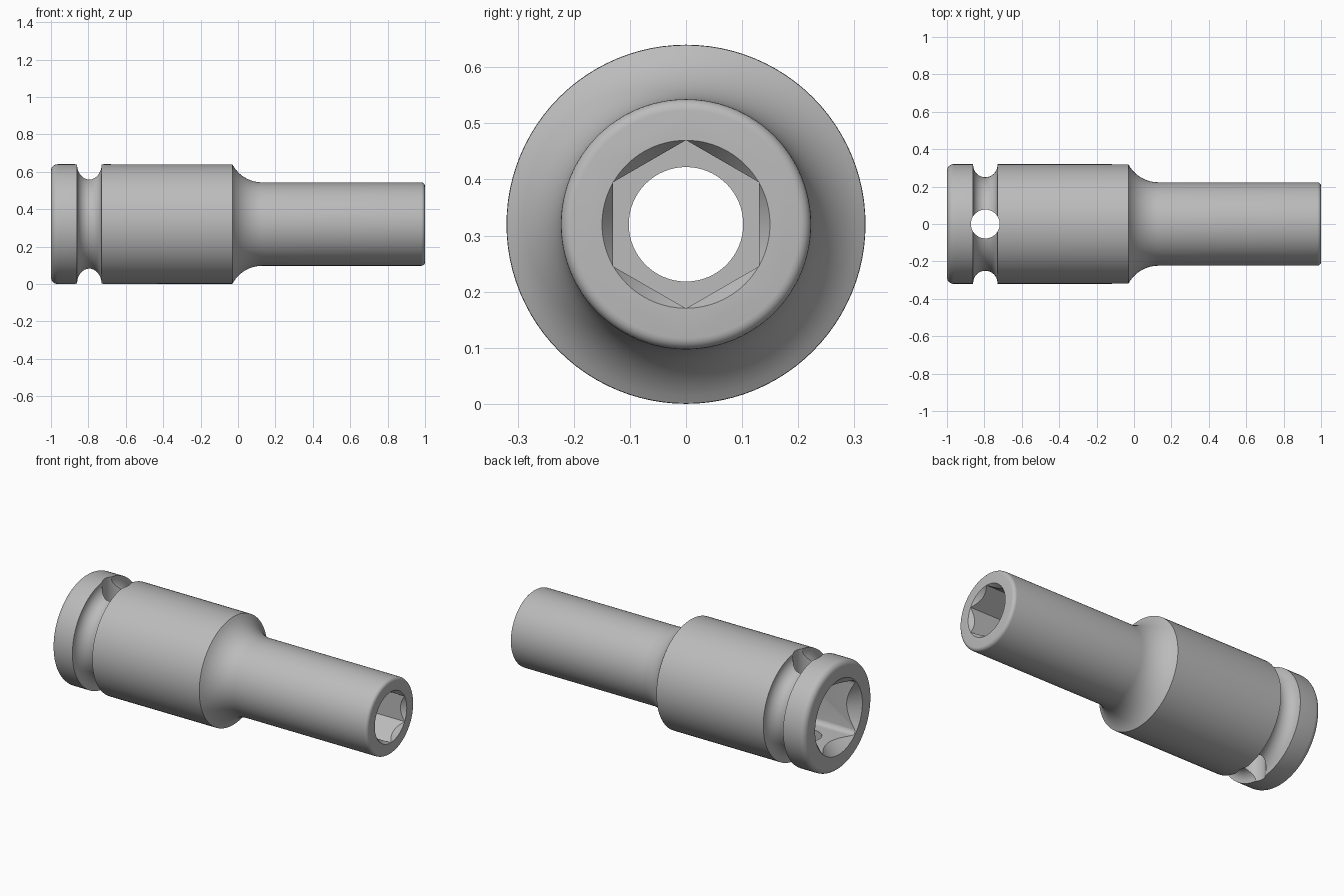
import bpy, bmesh
from math import sin, cos, pi, radians, asin
from mathutils import Matrix

cube = bpy.data.objects.get("Cube")
if cube:
    bpy.data.objects.remove(cube, do_unlink=True)

AXIS_Z = 0.32  # height of the socket's long axis

steel = bpy.data.materials.new("grey steel")
steel.use_nodes = True
STEEL = (0.5, 0.5, 0.5, 1)
steel.diffuse_color = STEEL
steel.node_tree.nodes["Principled BSDF"].inputs["Base Color"].default_value = STEEL


def revolve(name, profile, sides=96, phase=0.0, rounding=0.0):
    """Closed solid from (x, radius) points turned about the long axis."""
    bm = bmesh.new()
    rings = []
    for x, r in profile:
        angles = [phase + 2 * pi * i / sides for i in range(sides)]
        rings.append([bm.verts.new((x, r * sin(a), r * cos(a))) for a in angles])
    for a, b in zip(rings, rings[1:]):
        for i in range(sides):
            j = (i + 1) % sides
            bm.faces.new((a[i], a[j], b[j], b[i]))
    bm.faces.new(rings[0])
    bm.faces.new(rings[-1])
    if rounding:
        long_edges = [e for e in bm.edges
                      if abs(e.verts[0].co.x - e.verts[1].co.x) > 0.01]
        bmesh.ops.bevel(bm, geom=long_edges, offset=rounding, segments=5,
                        profile=0.5, affect='EDGES')
    bmesh.ops.recalc_face_normals(bm, faces=bm.faces)
    mesh = bpy.data.meshes.new(name)
    bm.to_mesh(mesh)
    bm.free()
    mesh.materials.append(steel)
    ob = bpy.data.objects.new(name, mesh)
    ob.location.z = AXIS_Z
    bpy.context.collection.objects.link(ob)
    return ob


def arc(cx, cr, radius, start, end, steps):
    """Points (x, radius) along an arc, angles in degrees."""
    angles = [radians(start + (end - start) * i / steps) for i in range(steps + 1)]
    return [(cx + radius * cos(a), cr + radius * sin(a)) for a in angles]


# Outer body: rounded drive end, retaining groove, barrel, flared neck, tip
flare = 0.181
flare_start = 270 - asin(0.16 / flare) * 180 / pi
profile = (
    arc(-0.965, 0.285, 0.035, 180, 90, 6)
    + arc(-0.795, 0.315, 0.065, 180, 360, 16)
    + [(-0.73, 0.32)]
    + arc(0.13, 0.223 + flare, flare, flare_start, 270, 12)
    + arc(0.98, 0.203, 0.02, 90, 0, 5)
)
# Square shoulder at the left edge of the groove
profile.insert(7, (-0.86, 0.32))
body = revolve("socket_body", profile)

# Cutters for the openings
cutters = [
    revolve("through_bore", [(-1.1, 0.102), (1.1, 0.102)], 64),
    revolve("hex_recess", [(0.3, 0.15), (1.1, 0.15)], 6),
    revolve("hex_lead_in", [(0.96, 0.121), (1.02, 0.164)]),
    revolve("square_drive", [(-1.1, 0.23), (-0.58, 0.23)], 4, pi / 4, 0.03),
    revolve("drive_lead_in", [(-0.93, 0.155), (-1.02, 0.24)]),
]
pin = revolve("pin_hole", [(-0.5, 0.077), (0.5, 0.077)], 48)
pin.data.transform(Matrix.Rotation(pi / 2, 4, 'Y'))
pin.location.x = -0.795
cutters.append(pin)

bpy.context.view_layer.update()
bpy.ops.object.select_all(action='DESELECT')
body.select_set(True)
bpy.context.view_layer.objects.active = body
for cutter in cutters:
    cutter.hide_render = True
    mod = body.modifiers.new(cutter.name, 'BOOLEAN')
    mod.operation = 'DIFFERENCE'
    mod.solver = 'EXACT'
    mod.object = cutter
    bpy.ops.object.modifier_apply(modifier=mod.name)
    bpy.data.objects.remove(cutter, do_unlink=True)

bpy.ops.object.shade_smooth_by_angle(angle=radians(30))
